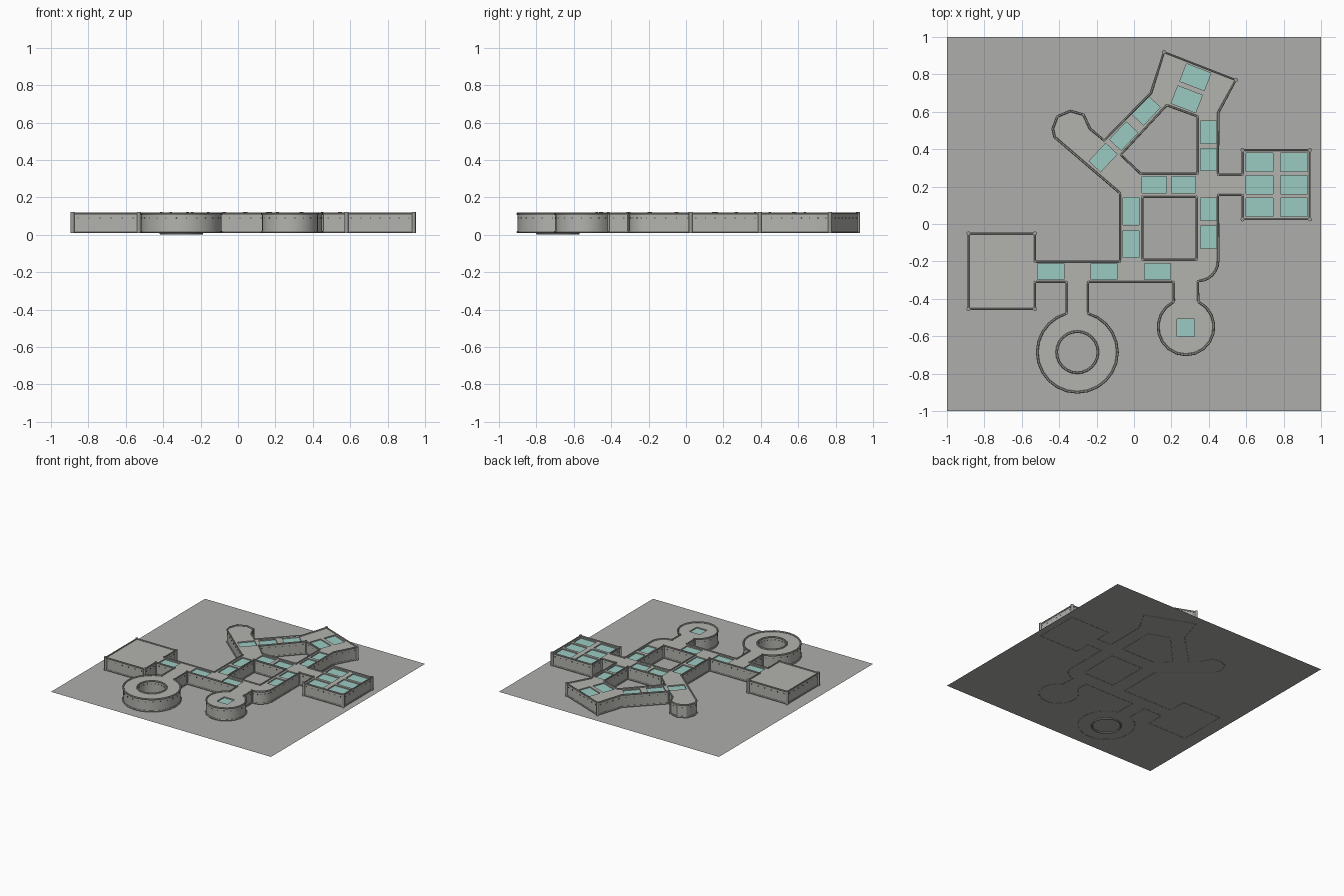
import bpy, bmesh, math
from mathutils import Vector, Matrix

if "Cube" in bpy.data.objects:
    bpy.data.objects.remove(bpy.data.objects["Cube"])


def material(name, rgb):
    m = bpy.data.materials.new(name)
    m.diffuse_color = (*rgb, 1)
    m.use_nodes = True
    m.node_tree.nodes["Principled BSDF"].inputs["Base Color"].default_value = m.diffuse_color
    return m


GROUND = material("ground_grey", (0.42, 0.42, 0.41))
WALL = material("wall_grey", (0.45, 0.45, 0.425))
TRIM = material("trim_grey", (0.34, 0.34, 0.325))
GLASS = material("teal_glass", (0.33, 0.59, 0.54))
STUD = material("dark_stud", (0.08, 0.08, 0.08))

Z0, ROOF = 0.01, 0.111


def arc(cx, cy, r, a0, a1, n):
    return [(cx + r * math.cos(math.radians(a0 + (a1 - a0) * i / n)),
             cy + r * math.sin(math.radians(a0 + (a1 - a0) * i / n))) for i in range(n + 1)]


# Outline of the whole complex, anticlockwise, wing by wing
west_room = [(-.885, -.05), (-.885, -.455), (-.53, -.455), (-.53, -.31), (-.36, -.31)]
ring_room = arc(-.303, -.685, .215, 105.5, 434.5, 22)
round_room = [(-.245, -.31), (.21, -.31)] + arc(.278, -.55, .15, 116, 424, 16)
bend = arc(.342, -.197, .108, -90, 0, 6)
east_room = [(.45, .155), (.58, .155), (.58, .025), (.94, .025), (.94, .395),
             (.58, .395), (.58, .265), (.45, .265)]
north_room = [(.45, .595), (.545, .77), (.16, .92), (.09, .70), (-.16, .447)]
knob = [(-.235, .51), (-.27, .585), (-.34, .605), (-.41, .575), (-.435, .51), (-.425, .465)]
spine = [(-.075, .165), (-.075, -.2), (-.53, -.2), (-.53, -.05)]
outer = west_room + ring_room + round_room + bend + east_room + north_room + knob + spine
# Courtyards, clockwise so that walls face into the opening
square_yard = [(.045, -.19), (.045, .145), (.335, .145), (.335, -.19)]
north_yard = [(.035, .27), (-.07, .37), (.175, .635), (.34, .575), (.34, .27)]
ring_yard = arc(-.303, -.685, .11, 360, 15, 23)
loops = [outer, square_yard, north_yard, ring_yard]

# Skylights: x, y, width, depth, turn in degrees
skylights = [(x, -.253, .14, .085, 0) for x in (-.445, -.16, .125)]
skylights += [(-.015, y, .085, .145, 0) for y in (.068, -.107)]
skylights += [(x, .21, .13, .09, 0) for x in (.108, .265)]
skylights += [(.398, y, .085, .12, 0) for y in (-.07, .08, .345, .49)]
skylights += [(x, y, .13, .085, 47) for x, y in ((-.165, .355), (-.055, .47), (.065, .605))]
skylights += [(.328, .785, .14, .1, -21), (.282, .667, .14, .1, -21), (.277, -.555, .095, .095, 0)]
skylights += [(x, y, .145, .1, 0) for x in (.67, .855) for y in (.33, .21, .09)]


def rect(x, y, w, d, turn):
    m = Matrix.Rotation(math.radians(turn), 2)
    return [tuple(Vector((x, y)) + m @ Vector((sx * w / 2, sy * d / 2)))
            for sx, sy in ((-1, -1), (1, -1), (1, 1), (-1, 1))]


def finish(name, bm, mat):
    me = bpy.data.meshes.new(name)
    bm.to_mesh(me)
    bm.free()
    me.materials.append(mat)
    ob = bpy.data.objects.new(name, me)
    bpy.context.collection.objects.link(ob)
    return ob


def curve_mesh(name, rings, mat, z, flat=False, **props):
    cu = bpy.data.curves.new(name, 'CURVE')
    cu.dimensions = '2D' if flat else '3D'
    for k, v in props.items():
        setattr(cu, k, v)
    for ring in rings:
        s = cu.splines.new('POLY')
        s.points.add(len(ring) - 1)
        for p, (x, y) in zip(s.points, ring):
            p.co = (x, y, 0, 1)
        s.use_cyclic_u = True
    cu.materials.append(mat)
    ob = bpy.data.objects.new(name, cu)
    ob.location.z = z
    bpy.context.collection.objects.link(ob)
    select(ob)
    bpy.ops.object.convert(target='MESH')
    return bpy.context.object


def select(ob):
    bpy.ops.object.select_all(action='DESELECT')
    ob.select_set(True)
    bpy.context.view_layer.objects.active = ob


def smooth(ob, angle=35):
    select(ob)
    bpy.ops.object.shade_smooth_by_angle(angle=math.radians(angle))


# Ground sheet
bm = bmesh.new()
bmesh.ops.create_grid(bm, x_segments=1, y_segments=1, size=1,
                      matrix=Matrix.Translation((0, 0, Z0)))
finish("ground_sheet", bm, GROUND)

# Outer and courtyard walls
bm = bmesh.new()
for ring in loops:
    low = [bm.verts.new((x, y, Z0)) for x, y in ring]
    top = [bm.verts.new((x, y, ROOF)) for x, y in ring]
    for i in range(len(ring)):
        j = (i + 1) % len(ring)
        bm.faces.new((low[i], low[j], top[j], top[i]))
smooth(finish("walls", bm, WALL))

# Roof slab with skylight openings
roof = curve_mesh("roof", loops + [rect(*s) for s in skylights], WALL, ROOF - .006,
                  flat=True, fill_mode='BOTH', extrude=.006)
smooth(roof, 20)

# Sunken skylight panes
bm = bmesh.new()
for x, y, w, d, turn in skylights:
    bm.faces.new([bm.verts.new((px, py, ROOF - .009))
                  for px, py in rect(x, y, w + .004, d + .004, turn)])
finish("skylight_panes", bm, GLASS)

# Rails along the roof edge and the foot of the walls
for name, rings, z in (("roof_rail", loops, .113), ("foot_rail", loops[:3], .015),
                       ("ring_yard_foot", [ring_yard], .007)):
    smooth(curve_mesh(name, rings, TRIM, z, bevel_depth=.007, bevel_resolution=1))

# Corner posts, wherever the outline turns sharply outwards
bm = bmesh.new()
for ring in loops[:3]:
    for i, p in enumerate(ring):
        a = Vector(p) - Vector(ring[i - 1])
        b = Vector(ring[(i + 1) % len(ring)]) - Vector(p)
        turn = math.atan2(a.x * b.y - a.y * b.x, a.dot(b))
        if abs(turn) > math.radians(40):
            r = .011 if turn > math.radians(60) else .007
            bmesh.ops.create_cone(bm, cap_ends=True, segments=8, radius1=r, radius2=r,
                                  depth=.111, matrix=Matrix.Translation((*p, .0655)))
smooth(finish("corner_posts", bm, TRIM), 50)

# Small studs in a row below the roof
bm = bmesh.new()
for ring in loops:
    for i, p in enumerate(ring):
        a, b = Vector(p), Vector(ring[(i + 1) % len(ring)])
        n = max(1, round((b - a).length / .055))
        ang = math.atan2(b.y - a.y, b.x - a.x)
        for k in range(n):
            c = a.lerp(b, (k + .5) / n)
            bmesh.ops.create_cube(bm, size=1, matrix=Matrix.Translation((*c, .09))
                                  @ Matrix.Rotation(ang, 4, 'Z')
                                  @ Matrix.Diagonal((.007, .005, .007, 1)))
finish("wall_studs", bm, STUD)
